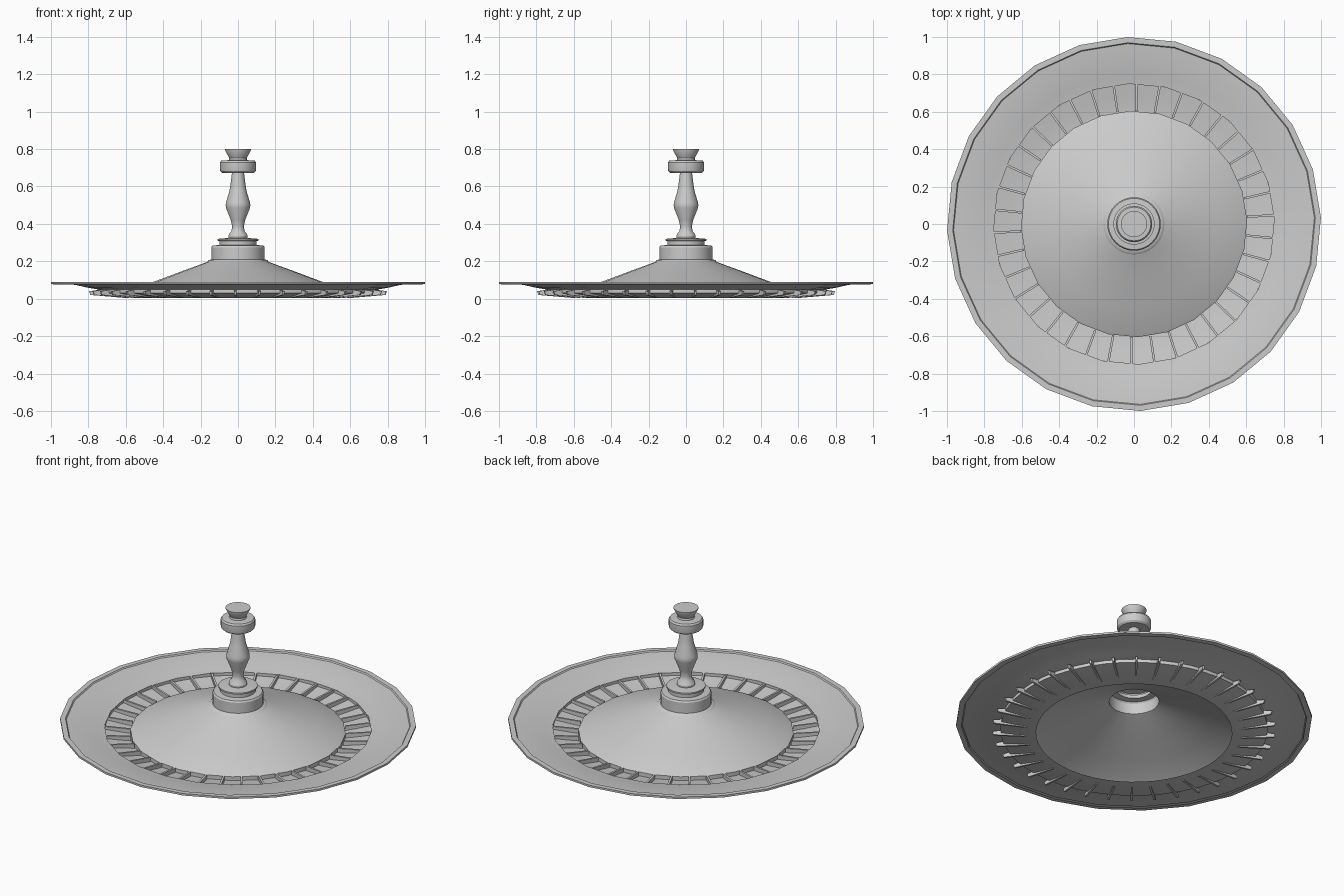
import bpy, bmesh
from math import cos, sin, pi, radians

if "Cube" in bpy.data.objects:
    bpy.data.objects.remove(bpy.data.objects["Cube"])


def lathe(name, profile, segments, offset=0.0, cap_top=False, angle=30):
    """Spin a list of (radius, height) points around z."""
    bm = bmesh.new()
    rings = []
    for r, z in profile:
        rings.append([bm.verts.new((r * cos(offset + 2 * pi * i / segments),
                                    r * sin(offset + 2 * pi * i / segments), z))
                      for i in range(segments)])
    for a, b in zip(rings, rings[1:]):
        for i in range(segments):
            j = (i + 1) % segments
            bm.faces.new((a[i], a[j], b[j], b[i]))
    if cap_top:
        bm.faces.new(rings[-1])
    return finish(name, bm, angle)


def finish(name, bm, angle):
    bmesh.ops.recalc_face_normals(bm, faces=bm.faces)
    mesh = bpy.data.meshes.new(name)
    bm.to_mesh(mesh)
    bm.free()
    obj = bpy.data.objects.new(name, mesh)
    bpy.context.collection.objects.link(obj)
    bpy.ops.object.select_all(action='DESELECT')
    obj.select_set(True)
    bpy.context.view_layer.objects.active = obj
    bpy.ops.object.shade_smooth_by_angle(angle=radians(angle))
    return obj


# outer dish: raised edge, sloping apron, sunken pocket floor
lathe("outer_dish", [(0.97, 0.076), (1.0, 0.078), (1.0, 0.09), (0.97, 0.09),
                     (0.965, 0.083), (0.87, 0.074), (0.80, 0.058), (0.75, 0.05)],
      24, radians(2))
lathe("pocket_ring", [(0.75, 0.05), (0.75, 0.03), (0.68, 0.018),
                      (0.61, 0.008), (0.55, 0.005)], 48)

# central cone with a small lip at its foot
lathe("cone", [(0.605, 0.008), (0.605, 0.032), (0.59, 0.04), (0.45, 0.091),
               (0.30, 0.147), (0.155, 0.2), (0.14, 0.207)], 24, radians(2))

# pocket dividers: thin tilted blades poking out under the dish
COUNT = 38
bm = bmesh.new()
side = [(0.605, 0.004), (0.79, 0.02), (0.797, 0.04), (0.75, 0.047), (0.605, 0.034)]
half = 0.006
for k in range(COUNT):
    a = radians(88.9) + 2 * pi * k / COUNT
    left, right = [[bm.verts.new((r * cos(a) - s * sin(a), r * sin(a) + s * cos(a), z))
                    for r, z in side] for s in (half, -half)]
    bm.faces.new(left)
    bm.faces.new(right[::-1])
    for i in range(len(side)):
        j = (i + 1) % len(side)
        bm.faces.new((left[i], right[i], right[j], left[j]))
finish("pocket_dividers", bm, 30)

# stepped hub on top of the cone
lathe("hub", [(0.163, 0.2), (0.155, 0.207), (0.143, 0.21), (0.143, 0.275),
              (0.137, 0.284), (0.10, 0.287), (0.10, 0.308), (0.11, 0.311),
              (0.11, 0.32), (0.05, 0.325)], 32, cap_top=True)

# turned spindle
lathe("spindle", [(0.05, 0.32), (0.052, 0.335), (0.047, 0.347), (0.036, 0.36),
                  (0.031, 0.385), (0.038, 0.42), (0.064, 0.485), (0.066, 0.50),
                  (0.064, 0.515), (0.046, 0.575), (0.040, 0.61), (0.032, 0.675)], 32)

# grip knob and flared finial
lathe("knob", [(0.03, 0.672), (0.085, 0.672), (0.095, 0.682), (0.097, 0.69),
               (0.097, 0.728), (0.09, 0.738), (0.045, 0.741)], 32, cap_top=True)
lathe("finial", [(0.05, 0.738), (0.047, 0.752), (0.052, 0.762), (0.07, 0.795),
                 (0.07, 0.8)], 32, cap_top=True)
